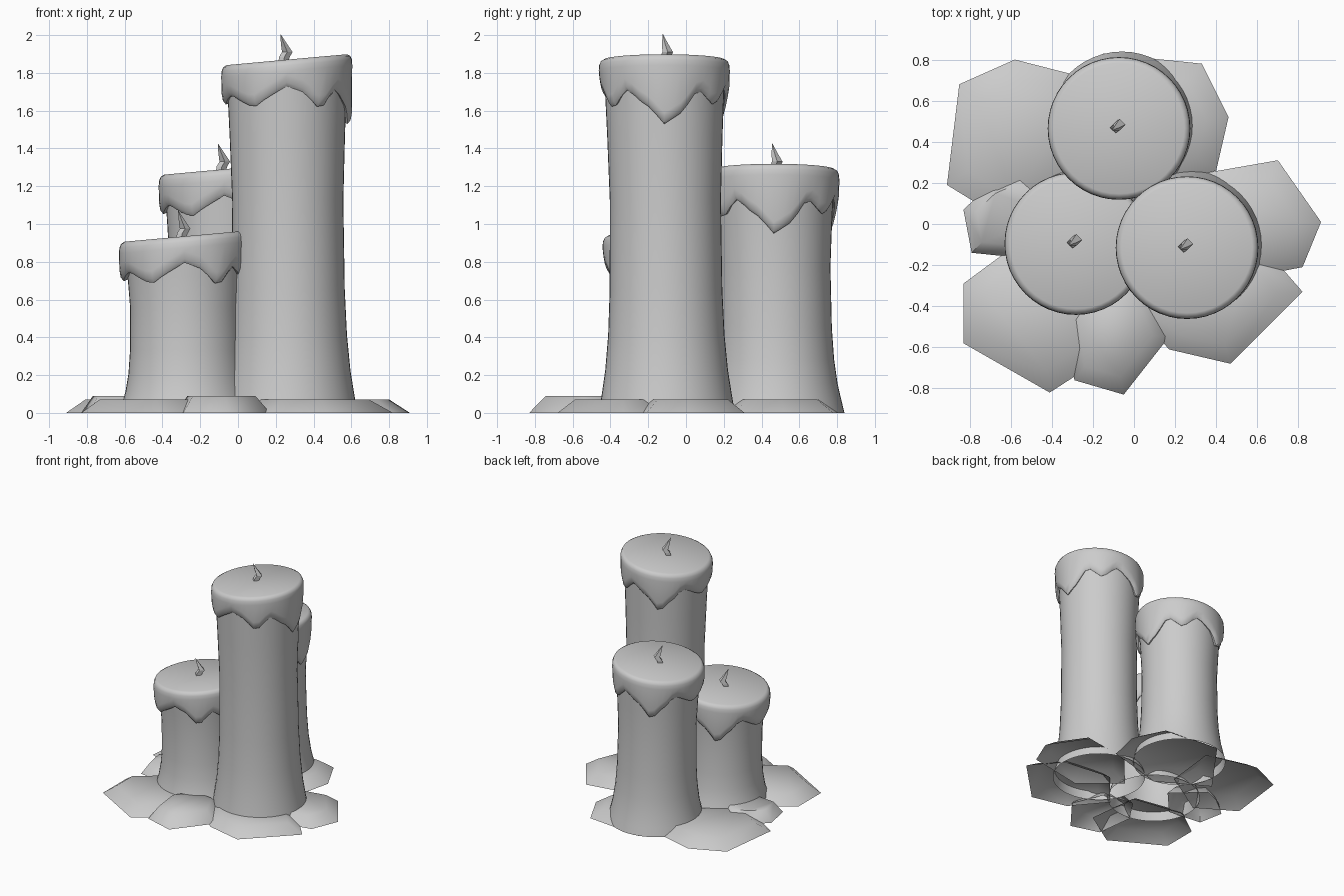
import bpy, bmesh, math
from mathutils import Vector

cube = bpy.data.objects.get("Cube")
if cube:
    bpy.data.objects.remove(cube, do_unlink=True)

wax = bpy.data.materials.new("grey_wax")
wax.use_nodes = True
wax.diffuse_color = (0.6, 0.6, 0.6, 1)
wax.node_tree.nodes["Principled BSDF"].inputs["Base Color"].default_value = wax.diffuse_color

SIDES = 48
TILT = 0.09


def make_object(name, rings, cap_end=False, angle=35):
    """Skin a list of closed rings with quads, optionally closing the last ring."""
    bm = bmesh.new()
    loops = [[bm.verts.new(p) for p in ring] for ring in rings]
    count = len(loops[0])
    for low, high in zip(loops, loops[1:]):
        for i in range(count):
            j = (i + 1) % count
            bm.faces.new((low[i], low[j], high[j], high[i]))
    if cap_end:
        bm.faces.new(loops[-1])
    mesh = bpy.data.meshes.new(name)
    bm.to_mesh(mesh)
    bm.free()
    mesh.materials.append(wax)
    obj = bpy.data.objects.new(name, mesh)
    bpy.context.collection.objects.link(obj)
    bpy.ops.object.select_all(action="DESELECT")
    obj.select_set(True)
    bpy.context.view_layer.objects.active = obj
    bpy.ops.object.shade_smooth_by_angle(angle=math.radians(angle))
    return obj


def circle(center, radius, height, count=SIDES):
    """Ring of points; height is a function of the angle in degrees."""
    ring = []
    for i in range(count):
        a = math.tau * i / count
        ring.append((center[0] + radius * math.cos(a),
                     center[1] + radius * math.sin(a),
                     height(math.degrees(a))))
    return ring


# Drip edge: angle around the candle and depth below the rim
DRIPS = [(0, .34), (14, .29), (34, .16), (54, .24), (76, .15), (98, .22),
         (115, .33), (130, .25), (147, .16), (178, .24), (205, .19), (238, .25),
         (255, .19), (270, .14), (285, .17), (303, .26), (322, .16), (346, .25), (360, .34)]


def drip_depth(deg):
    for (a, da), (b, db) in zip(DRIPS, DRIPS[1:]):
        if a <= deg <= b:
            t = (deg - a) / (b - a)
            return da + (db - da) * (t + t * t * (3 - 2 * t)) / 2
    return DRIPS[0][1]


def candle(name, x, y, top):
    # Flared body, open underneath
    body = [(0, .36), (.05, .345), (.12, .325), (.22, .308), (.35, .298),
            (.6, .294), (.78, .305), (.95, .318)]
    rings = []
    for t, r in body:
        lean = .014 * (1 - t)
        rings.append(circle((x + lean, y + lean), r, lambda d, t=t: t * top))
    make_object(name + "_body", rings)

    # Melted cap with a slanted rim and a dripping edge
    def rim(radius, drop):
        return circle((x, y), radius, lambda d: top - drop
                      + TILT * radius * math.cos(math.radians(d)))

    def edge(radius, lift):
        return circle((x, y), radius, lambda d: top - drip_depth(d) + lift)

    make_object(name + "_cap", [edge(.285, .015), edge(.322, 0), edge(.338, .02),
                                edge(.345, .06), rim(.347, .06), rim(.345, .03),
                                rim(.336, .01), rim(.318, 0)], cap_end=True, angle=50)

    # Bent, pointed wick
    rings = []
    for dx, dy, dz, size in [(-.02, 0, -.02, .026), (-.012, .008, .015, .028),
                             (.003, .018, .04, .028), (-.015, .004, .085, .016),
                             (-.033, -.008, .135, .001)]:
        rings.append(circle((x + dx, y + dy), size, lambda d, h=dz: top + h, 4))
    make_object(name + "_wick", rings, cap_end=True, angle=10)


def puddle(name, height, outline):
    """Low wax puddle: angular outline rising to a flat top, open underneath."""
    points = [Vector((px, py, 0)) for px, py in outline]
    center = sum(points, Vector()) / len(points)
    up = Vector((0, 0, height))
    inner = [center + (p - center) * .72 + up for p in points]
    make_object(name, [points, inner], cap_end=True, angle=60)


candle("tall_candle", .258, -.115, 1.87)
candle("medium_candle", -.073, .465, 1.29)
candle("small_candle", -.283, -.095, .935)

puddle("back_left_puddle", .07, [(-.91, .19), (-.6, 0), (-.2, .25), (-.15, .69),
                                 (-.58, .8), (-.85, .68)])
puddle("back_right_puddle", .07, [(-.5, .35), (-.1, .12), (.4, .26), (.46, .52),
                                  (.33, .78), (-.15, .83)])
puddle("right_puddle", .07, [(.82, -.21), (.91, .01), (.7, .31), (.3, .24),
                             (.05, -.05), (.35, -.3)])
puddle("front_right_puddle", .07, [(.17, -.61), (.47, -.68), (.82, -.33), (.62, -.1),
                                   (.2, -.05), (-.05, -.35)])
puddle("front_puddle", .09, [(-.29, -.76), (-.05, -.83), (.17, -.55), (.05, -.28),
                             (-.2, -.25), (-.33, -.45)])
puddle("front_left_puddle", .07, [(-.83, -.58), (-.41, -.82), (-.1, -.62), (-.15, -.2),
                                  (-.6, -.12), (-.83, -.29)])
puddle("left_puddle", .09, [(-.83, .07), (-.79, -.14), (-.5, -.17), (-.3, .05),
                            (-.54, .26), (-.7, .19)])
